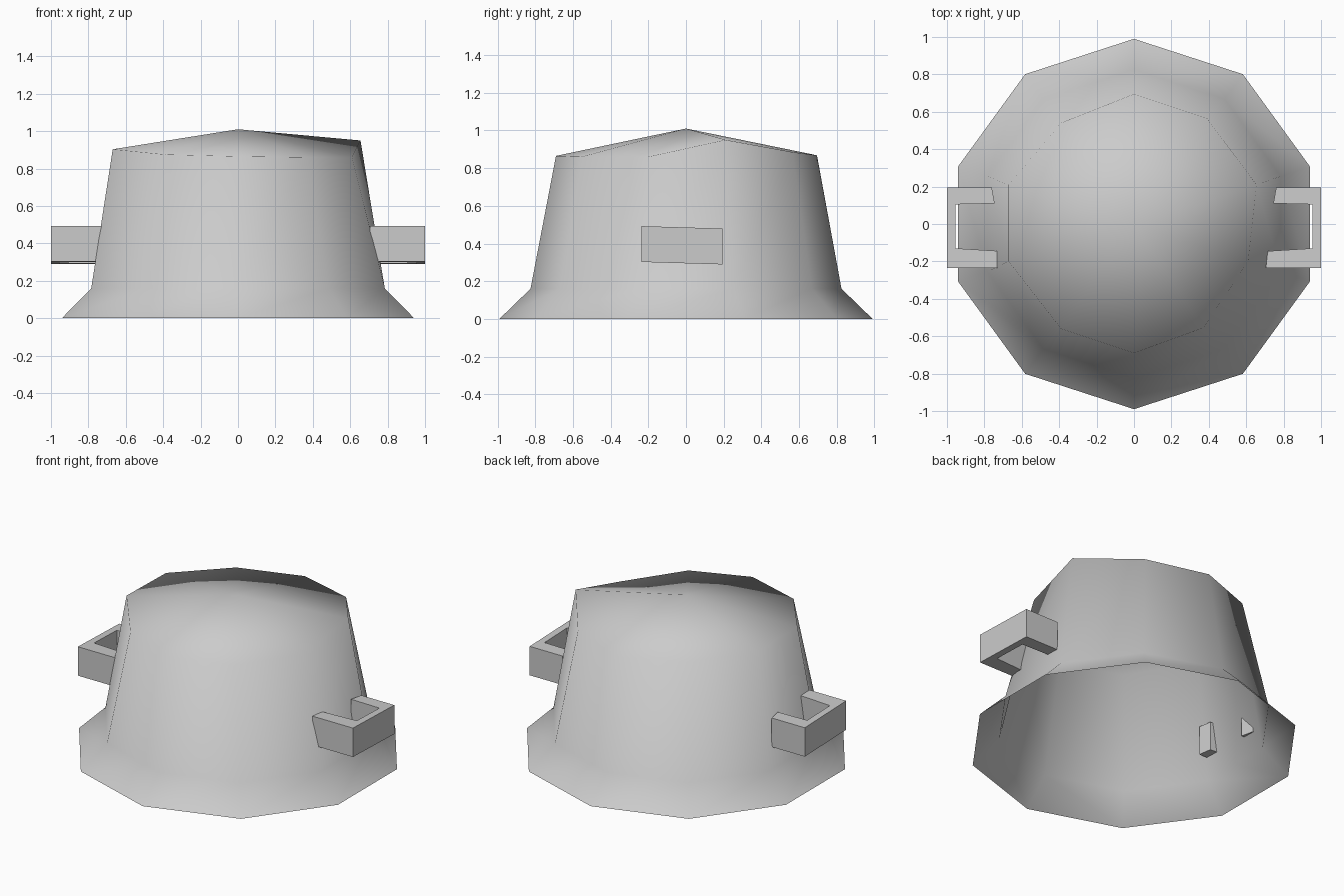
import bpy
import bmesh
from math import pi, sin, cos

cube = bpy.data.objects.get("Cube")
if cube:
    bpy.data.objects.remove(cube, do_unlink=True)

# Single plain grey for everything
grey = bpy.data.materials.new("plain_grey")
grey.use_nodes = True
COLOUR = (0.6, 0.6, 0.6, 1)
grey.diffuse_color = COLOUR
grey.node_tree.nodes["Principled BSDF"].inputs["Base Color"].default_value = COLOUR


def make_object(name, bm):
    mesh = bpy.data.meshes.new(name)
    bm.to_mesh(mesh)
    bm.free()
    mesh.materials.append(grey)
    obj = bpy.data.objects.new(name, mesh)
    bpy.context.collection.objects.link(obj)
    return obj


SIDES = 10


def ring(bm, radius, z):
    angles = [-pi / 2 + 2 * pi * i / SIDES for i in range(SIDES)]
    return [bm.verts.new((radius * cos(a), radius * sin(a), z)) for a in angles]


# Bucket body: open underneath, flared brim, slightly uneven crown edge
bm = bmesh.new()
brim = ring(bm, 0.99, 0)
waist = ring(bm, 0.825, 0.16)
crown_points = [
    (0, -0.69, 0.865), (0.37, -0.555, 0.86), (0.61, -0.2, 0.86),
    (0.655, 0.21, 0.95), (0.39, 0.565, 0.885), (0, 0.695, 0.868),
    (-0.39, 0.54, 0.88), (-0.67, 0.21, 0.895), (-0.67, -0.2, 0.903),
    (-0.39, -0.56, 0.875),
]
crown = [bm.verts.new(p) for p in crown_points]
peak = bm.verts.new((0, 0, 1.01))
for i in range(SIDES):
    j = (i + 1) % SIDES
    for low, high in ((brim, waist), (waist, crown)):
        bm.faces.new((low[i], low[j], high[j], high[i]))
    bm.faces.new((crown[i], crown[j], peak))
for face in bm.faces:
    face.smooth = True
make_object("bucket_body", bm)

# C-shaped side handles: plan outline extruded upwards, tilted a little
outline = [
    (1, -0.235), (1, 0.195), (0.76, 0.195), (0.745, 0.11),
    (0.955, 0.105), (0.955, -0.13), (0.715, -0.145), (0.705, -0.235),
]


def handle(name, side):
    bm = bmesh.new()
    base = bm.faces.new([bm.verts.new((side * x, y, 0.295 - 0.03 * y))
                         for x, y in outline])
    extruded = bmesh.ops.extrude_face_region(bm, geom=[base], use_keep_orig=True)
    top = [v for v in extruded["geom"] if isinstance(v, bmesh.types.BMVert)]
    bmesh.ops.translate(bm, verts=top, vec=(0, 0, 0.19))
    bmesh.ops.recalc_face_normals(bm, faces=bm.faces)
    make_object(name, bm)


handle("left_handle", 1)
handle("right_handle", -1)
